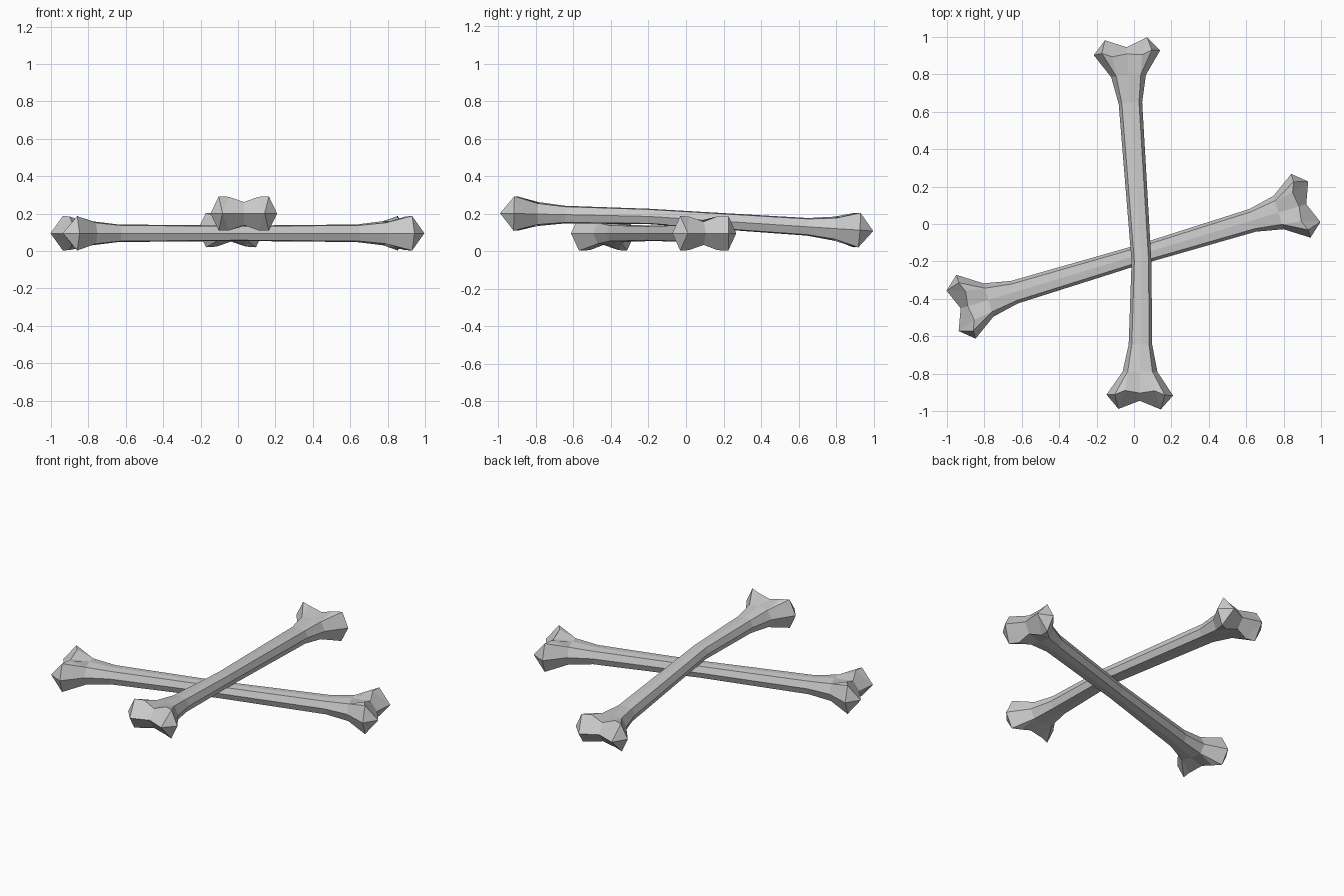
import bpy
from mathutils import Vector

if "Cube" in bpy.data.objects:
    bpy.data.objects.remove(bpy.data.objects["Cube"])


def ring(w, outer, inner, h_out, h_in, h_mid, lean=(0, 0, 0)):
    """Closed 12-point section: (sideways, height, extra distance inward)."""
    a, b, c = lean
    top = [(w, 0, 0), (outer, h_out, a), (inner, h_in, b), (0, h_mid, c),
           (-inner, h_in, b), (-outer, h_out, a), (-w, 0, 0)]
    return top + [(t, -h, d) for t, h, d in top[-2:0:-1]]


# sections from the knobbed end towards the shaft: (distance from tip, section)
KNOB = (0.075, ring(0.178, 0.134, 0.08, 0.092, 0.09, 0.062, (0.0, 0.022, 0.01)))
NECK = (0.20, ring(0.093, 0.066, 0.066, 0.056, 0.056, 0.064))
SHAFT = (0.345, ring(0.063, 0.046, 0.046, 0.042, 0.042, 0.047))
MIDDLE = (0.0, ring(0.053, 0.038, 0.038, 0.037, 0.037, 0.041))


def bone(name, end_a, kink, end_b):
    a, k, b = Vector(end_a), Vector(kink), Vector(end_b)
    verts, faces = [], []

    def place(origin, inward, flip, section):
        # flip keeps the sideways direction the same at both ends
        along = inward * flip
        side = along.cross(Vector((0, 0, 1))).normalized()
        up = side.cross(along)
        dist, pts = section
        start = len(verts)
        for t, h, d in pts:
            verts.append(origin + inward * (dist + d) + side * t + up * h)
        return start

    da, db = (k - a).normalized(), (k - b).normalized()
    rings = [place(a, da, 1, s) for s in (KNOB, NECK, SHAFT)]
    rings.append(place(k, (b - a).normalized(), 1, MIDDLE))
    rings += [place(b, db, -1, s) for s in (SHAFT, NECK, KNOB)]
    for r, s in zip(rings, rings[1:]):
        for i in range(12):
            j = (i + 1) % 12
            faces.append((r + i, r + j, s + j, s + i))

    # knob caps: two pointed tips with a dip between them
    for r, origin, inward, flip in ((rings[0], a, da, 1), (rings[-1], b, db, -1)):
        c = place(origin, inward, flip, (0, [(0.113, 0, 0), (0, 0, 0.045), (-0.113, 0, 0)]))
        for i, tip in ((0, c), (1, c), (4, c + 2), (5, c + 2),
                       (6, c + 2), (7, c + 2), (10, c), (11, c)):
            faces.append((r + i, r + (i + 1) % 12, tip))
        for i, tip, first in ((2, c, 1), (3, c + 2, 0), (8, c + 2, 1), (9, c, 0)):
            p, q = r + i, r + i + 1
            faces.append((p, q, c + 1, tip) if first else (p, q, tip, c + 1))

    mesh = bpy.data.meshes.new(name)
    mesh.from_pydata(verts, [], faces)
    obj = bpy.data.objects.new(name, mesh)
    bpy.context.collection.objects.link(obj)

    # merge doubled shaft points and face everything outwards
    import bmesh
    bm = bmesh.new()
    bm.from_mesh(mesh)
    bmesh.ops.remove_doubles(bm, verts=bm.verts, dist=0.0005)
    bmesh.ops.recalc_face_normals(bm, faces=bm.faces)
    bm.to_mesh(mesh)
    bm.free()
    return obj


# straight bone on the ground, bent bone resting across it
bone("lower_bone", (-0.970, -0.464, 0.095), (-0.003, -0.173, 0.095), (0.964, 0.119, 0.095))
bone("upper_bone", (0.030, -0.990, 0.202), (0.040, -0.200, 0.185), (-0.043, 0.990, 0.107))
